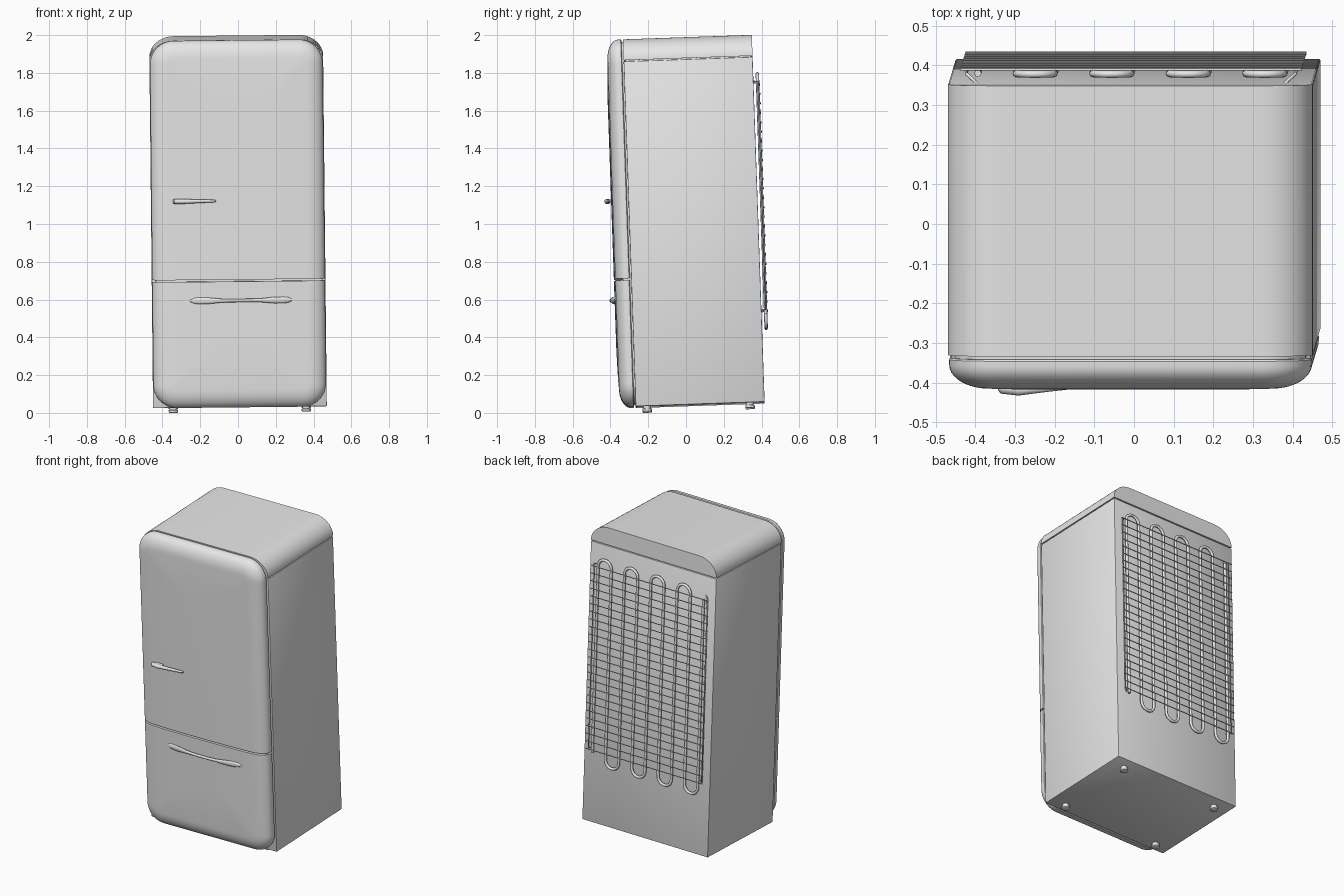
import bpy, bmesh
from math import sin, cos, pi, radians
from mathutils import Matrix, Vector

old = bpy.data.objects.get("Cube")
if old:
    bpy.data.objects.remove(old, do_unlink=True)

# One enamel grey for every part
grey = bpy.data.materials.new("light grey")
grey.use_nodes = True
grey.diffuse_color = (0.8, 0.8, 0.8, 1)
grey.node_tree.nodes["Principled BSDF"].inputs["Base Color"].default_value = (0.8, 0.8, 0.8, 1)

# Whole fridge leans slightly forward and sideways
TILT = (Matrix.Translation((0, 0, 1)) @ Matrix.Rotation(radians(-0.6), 4, 'Y')
        @ Matrix.Rotation(radians(2), 4, 'X'))

HALF, BACK, FRONT = 0.46, 0.383, -0.30
TOP, BOTTOM, CAP_Z, SEAM_Z = 0.985, -0.96, 0.87, -0.286


def place(name, data):
    obj = bpy.data.objects.new(name, data)
    bpy.context.collection.objects.link(obj)
    data.materials.append(grey)
    obj.matrix_world = TILT
    return obj


def finish(name, bm, smooth=True):
    bmesh.ops.recalc_face_normals(bm, faces=bm.faces)
    mesh = bpy.data.meshes.new(name)
    bm.to_mesh(mesh)
    bm.free()
    obj = place(name, mesh)
    if smooth:
        bpy.ops.object.select_all(action='DESELECT')
        obj.select_set(True)
        bpy.context.view_layer.objects.active = obj
        bpy.ops.object.shade_smooth_by_angle(angle=radians(35))
    return obj


def loft(rings):
    """Closed skin over rings with equal point counts."""
    bm = bmesh.new()
    loops = [[bm.verts.new(p) for p in ring] for ring in rings]
    n = len(loops[0])
    for a, b in zip(loops, loops[1:]):
        for i in range(n):
            j = (i + 1) % n
            bm.faces.new((a[i], a[j], b[j], b[i]))
    bm.faces.new(loops[0])
    bm.faces.new(loops[-1])
    return bm


def box(name, lo, hi, bevel=0.0):
    bm = bmesh.new()
    lo, hi = Vector(lo), Vector(hi)
    size = hi - lo
    bmesh.ops.create_cube(bm, size=1, matrix=Matrix.Translation((lo + hi) / 2)
                          @ Matrix.Diagonal((*size, 1)))
    if bevel:
        bmesh.ops.bevel(bm, geom=bm.edges[:], offset=bevel, segments=2,
                        profile=0.5, affect='EDGES')
    return finish(name, bm)


def door_ring(inset, y, steps=10):
    """Rounded rectangle facing the front."""
    r = max(0.125 - inset, 0.03)
    x, z0, z1 = HALF - 0.003 - inset - r, BOTTOM + inset + r, TOP - inset - r
    ring = []
    for k, (cx, cz) in enumerate([(x, z1), (-x, z1), (-x, z0), (x, z0)]):
        for i in range(steps + 1):
            a = (k + i / steps) * pi / 2
            ring.append((cx + r * cos(a), y, cz + r * sin(a)))
    return ring


# Cabinet, with a slimmer core that closes the seams
box("cabinet", (-HALF, FRONT, BOTTOM), (HALF, BACK, CAP_Z - 0.003), 0.004)
box("seam_core", (-HALF + 0.01, FRONT + 0.01, CAP_Z - 0.05),
    (HALF - 0.01, BACK - 0.01, CAP_Z + 0.02))


# Rounded top cap
def cap_ring(y):
    r = TOP - CAP_Z - 0.005
    ring = [(HALF, y, CAP_Z + 0.003), ]
    for side in (1, -1):
        for i in range(13):
            a = i / 12 * pi / 2
            a = a if side > 0 else pi / 2 - a
            ring.append((side * (HALF - 0.13 + 0.13 * cos(a)), y, TOP - r + r * sin(a)))
    ring.append((-HALF, y, CAP_Z + 0.003))
    return ring


finish("top_cap", loft([cap_ring(FRONT), cap_ring(BACK)]))

# Gasket behind the doors
finish("door_gasket", loft([door_ring(0.014, FRONT + 0.005), door_ring(0.014, -0.345)]))

# Pillowed doors, cut from one rounded slab
profile = [(0.004, -0.308), (0, -0.312)]
for i in range(11):
    a = i / 10 * pi / 2
    profile.append((0.1 * (1 - cos(a)), -0.325 - 0.06 * sin(a)))
profile += [(0.15, -0.388), (0.22, -0.390), (0.32, -0.392)]
for name, side in (("freezer_drawer", 1), ("upper_door", -1)):
    bm = loft([door_ring(*p) for p in profile])
    bmesh.ops.bisect_plane(bm, geom=bm.verts[:] + bm.edges[:] + bm.faces[:],
                           plane_co=(0, 0, SEAM_Z - side * 0.005),
                           plane_no=(0, 0, side), clear_outer=True)
    rim = [e for e in bm.edges if e.is_boundary]
    bmesh.ops.holes_fill(bm, edges=rim, sides=0)
    finish(name, bm)


# Handles: oval sections (x, y, half depth, half height) swept along x
def handle(name, z, sections):
    rings = []
    for x, y, d, h in sections:
        rings.append([(x, y + d * cos(a), z + h * sin(a))
                      for a in (2 * pi * i / 16 for i in range(16))])
    finish(name, loft(rings))


handle("upper_door_handle", 0.137, [
    (-0.342, -0.402, 0.012, 0.010), (-0.335, -0.408, 0.015, 0.013),
    (-0.29, -0.414, 0.014, 0.013), (-0.22, -0.410, 0.009, 0.010),
    (-0.13, -0.402, 0.007, 0.007), (-0.116, -0.400, 0.004, 0.004)])
box("upper_handle_mount", (-0.325, -0.41, 0.128), (-0.27, -0.385, 0.146), 0.003)

bow = []
for i in range(25):
    t = -1 + i / 12
    end = max(0, 1 - abs(t)) ** 0.5
    blade = 0.009 + 0.008 * min(1, max(0, (abs(t) - 0.35) / 0.3))
    bow.append((0.012 + 0.27 * t, -0.412 + 0.026 * t * t, 0.008,
                blade * min(1, 0.3 + 2 * end)))
handle("drawer_handle", -0.391, bow)

# Feet
for fy, row in ((-0.24, "front"), (0.305, "back")):
    for fx, side in ((0.352, "left"), (-0.352, "right")):
        bm = loft([[(fx + r * cos(a), fy + r * sin(a), z)
                    for a in (2 * pi * i / 20 for i in range(20))]
                   for r, z in ((0.020, BOTTOM + 0.005), (0.020, -0.972),
                                (0.025, -0.974), (0.025, -0.986), (0.022, -0.988))])
        finish(f"{row}_{side}_foot", bm)


# Rear condenser
def tubes(name, paths, radius):
    curve = bpy.data.curves.new(name, 'CURVE')
    curve.dimensions = '3D'
    curve.bevel_depth = radius
    curve.bevel_resolution = 2
    curve.use_fill_caps = True
    for path in paths:
        spline = curve.splines.new('POLY')
        spline.points.add(len(path) - 1)
        for point, co in zip(spline.points, path):
            point.co = (*co, 1)
            spline.use_smooth = True
    return place(name, curve)


STEP, COIL_Y, HIGH, LOW = 0.0965, BACK + 0.022, 0.73, -0.515
coil = [(0.386, COIL_Y, LOW + 0.02)]
for k in range(8):
    sign = 1 if k % 2 == 0 else -1
    cx = 0.386 - STEP * (k + 0.5)
    for i in range(13):
        a = pi * i / 12
        coil.append((cx + STEP / 2 * cos(a), COIL_Y,
                     (HIGH if sign > 0 else LOW) + sign * STEP / 2 * sin(a)))
coil.append((0.386 - 8 * STEP, COIL_Y, HIGH - 0.01))
tubes("condenser_coil", [coil], 0.009)

WIRES = 25
tubes("condenser_wires",
      [[(x, COIL_Y + 0.01, 0.725 - 1.2 * i / (WIRES - 1)) for x in (-0.43, 0.43)]
       for i in range(WIRES)], 0.003)

# Side rods bent back into the cabinet
tubes("condenser_brackets",
      [[(s * 0.385, BACK - 0.005, 0.74), (s * 0.415, COIL_Y, 0.735),
        (s * 0.415, COIL_Y, -0.47), (s * 0.385, BACK - 0.005, -0.475)]
       for s in (1, -1)], 0.004)
